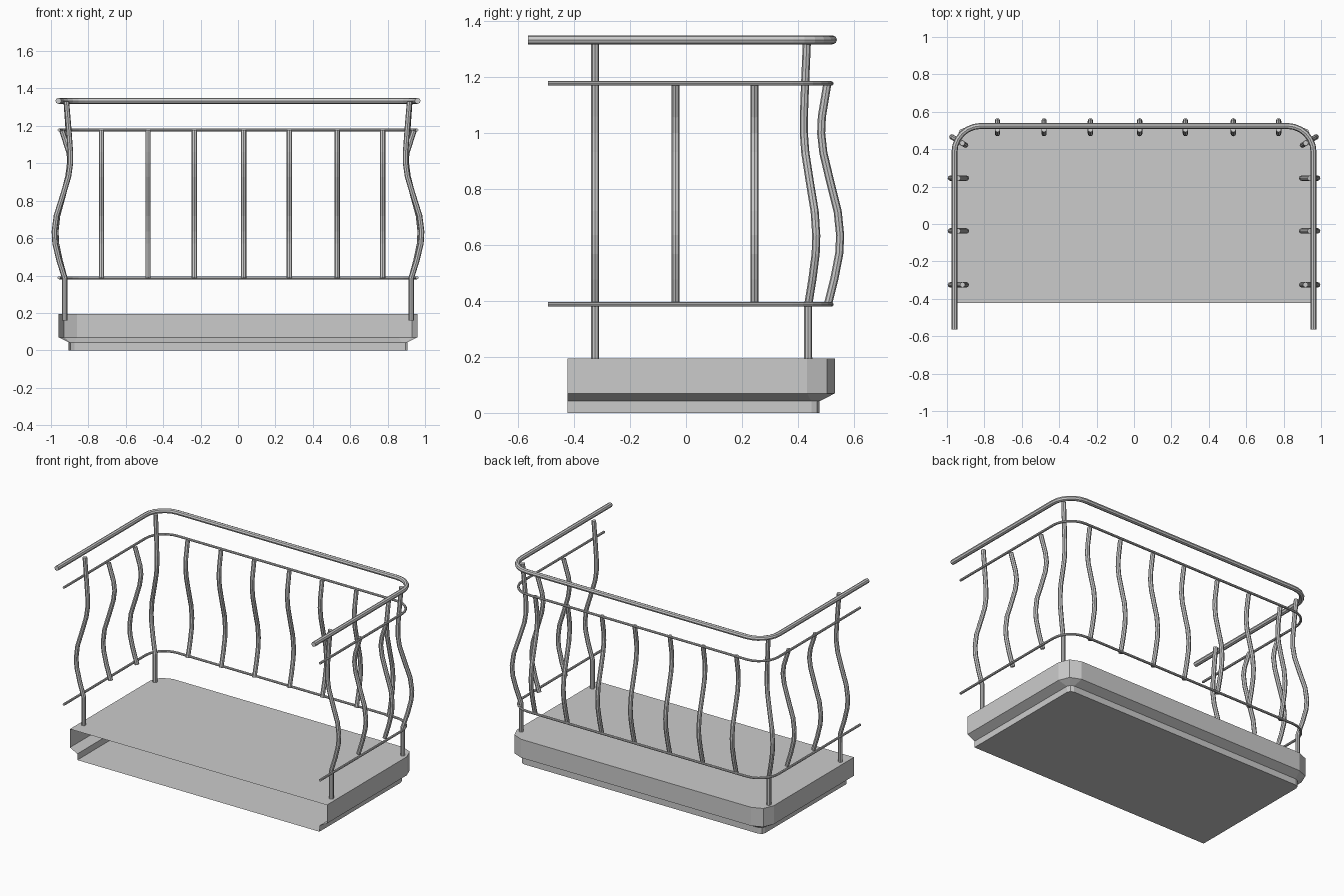
import bpy, bmesh, math

if "Cube" in bpy.data.objects:
    bpy.data.objects.remove(bpy.data.objects["Cube"])

def add_object(name, mesh):
    ob = bpy.data.objects.new(name, mesh)
    bpy.context.collection.objects.link(ob)
    return ob

def tube(name, pts, radius):
    """Capped 8-sided tube along a polyline, turned into a mesh."""
    cu = bpy.data.curves.new(name + "_path", 'CURVE')
    cu.dimensions = '3D'
    cu.bevel_depth = radius
    cu.bevel_resolution = 2
    cu.use_fill_caps = True
    sp = cu.splines.new('POLY')
    sp.points.add(len(pts) - 1)
    for p, co in zip(sp.points, pts):
        p.co = (*co, 1)
    sp.use_smooth = False
    tmp = bpy.data.objects.new(name + "_path", cu)
    bpy.context.collection.objects.link(tmp)
    dg = bpy.context.evaluated_depsgraph_get()
    me = bpy.data.meshes.new_from_object(tmp.evaluated_get(dg))
    bpy.data.objects.remove(tmp)
    return add_object(name, me)

def u_path(hx, front, back, r, n):
    """U-shaped plan outline, open at the front, rounded back corners."""
    right = [(hx, front)]
    for i in range(n + 1):
        a = math.pi / 2 * i / n
        right.append((hx - r + r * math.cos(a), back - r + r * math.sin(a)))
    return right + [(-x, y) for x, y in reversed(right)]

# floor slab: shell with a stepped lower edge, open at the wall side
bm = bmesh.new()
levels = [(0.0, 0.905, 0.478, 0.03), (0.042, 0.905, 0.478, 0.03),
          (0.07, 0.96, 0.533, 0.10), (0.195, 0.96, 0.533, 0.10)]
rings = [[bm.verts.new((x, y, z)) for x, y in u_path(hx, -0.423, back, r, 2)]
         for z, hx, back, r in levels]
for lo, hi in zip(rings, rings[1:]):
    for i in range(len(lo) - 1):
        bm.faces.new((lo[i], lo[i + 1], hi[i + 1], hi[i]))
bm.faces.new(rings[-1])
bm.faces.new(list(reversed(rings[0])))
me = bpy.data.meshes.new("floor_slab")
bm.to_mesh(me)
bm.free()
add_object("floor_slab", me)

# handrail and the two thin rails
for name, z, hx, front, back, rad in (
        ("handrail", 1.334, 0.96, -0.565, 0.524, 0.016),
        ("upper_rail", 1.178, 0.957, -0.493, 0.520, 0.008),
        ("lower_rail", 0.388, 0.957, -0.493, 0.520, 0.008)):
    tube(name, [(x, y, z) for x, y in u_path(hx, front, back, 0.14, 6)], rad)

# bulged profiles: (outward offset, height)
belly = [(0.0, 0.385), (0.03, 0.48), (0.052, 0.57), (0.056, 0.635), (0.045, 0.72),
         (0.01, 0.83), (-0.02, 0.93), (-0.03, 1.0)]
post = [(0.0, 0.16)] + belly + [(-0.03, 1.06), (-0.022, 1.17), (-0.009, 1.33)]
side = belly + [(-0.022, 1.06), (0.015, 1.175)]
back = [(o * 0.79, z) for o, z in belly] + [(-0.021, 1.06), (-0.002, 1.175)]

def bar(name, profile, x, y, angle):
    c, s = math.cos(angle), math.sin(angle)
    tube(name, [(x + o * c, y + o * s, z) for o, z in profile], 0.0145)

# side balusters, front posts and diagonal corner posts
for label, s in (("right", 1), ("left", -1)):
    out = 0 if s > 0 else math.pi
    bar("front_post_" + label, post, s * 0.926, -0.325, out)
    for i, y in enumerate((-0.037, 0.245)):
        bar(f"side_baluster_{label}_{i + 1}", side, s * 0.926, y, out)
    bar("corner_post_" + label, post, s * 0.926, 0.437, out + s * math.radians(31))

# back balusters
for i, x in enumerate((-0.73, -0.481, -0.233, 0.03, 0.275, 0.531, 0.773)):
    bar(f"back_baluster_{i + 1}", back, x, 0.507, math.pi / 2)
